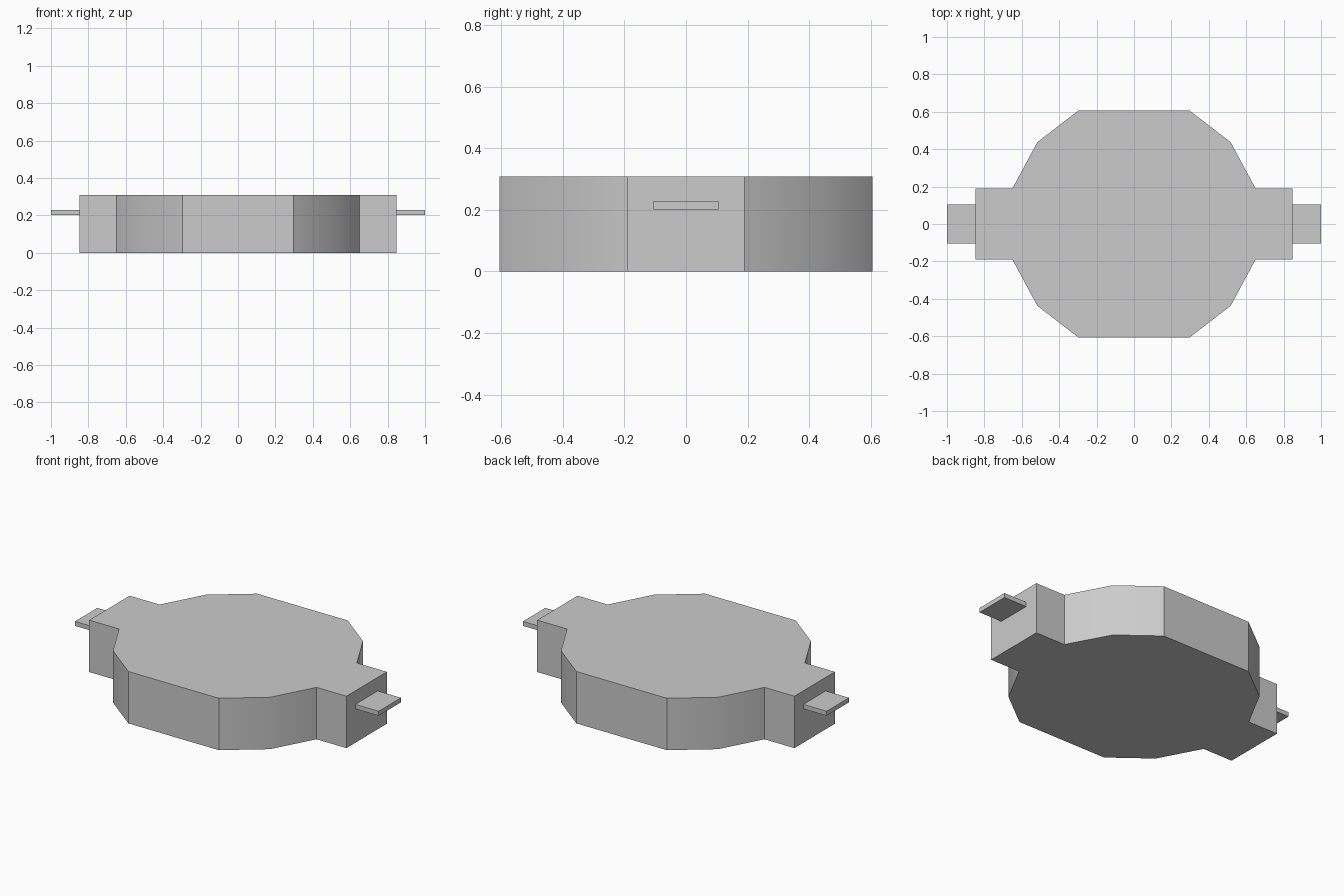
import bpy
import bmesh
from math import radians

if "Cube" in bpy.data.objects:
    bpy.data.objects.remove(bpy.data.objects["Cube"], do_unlink=True)

GREY = (0.6, 0.6, 0.6, 1)
grey = bpy.data.materials.new("light grey")
grey.use_nodes = True
grey.diffuse_color = GREY
grey.node_tree.nodes["Principled BSDF"].inputs["Base Color"].default_value = GREY


def prism(name, outline, bottom, top):
    """Extrude a flat outline upwards into a closed solid."""
    bm = bmesh.new()
    base = bm.faces.new([bm.verts.new((x, y, bottom)) for x, y in outline])
    lifted = bmesh.ops.extrude_face_region(bm, geom=[base], use_keep_orig=True)
    for item in lifted["geom"]:
        if isinstance(item, bmesh.types.BMVert):
            item.co.z = top
    bmesh.ops.recalc_face_normals(bm, faces=bm.faces)
    mesh = bpy.data.meshes.new(name)
    bm.to_mesh(mesh)
    bm.free()
    mesh.materials.append(grey)
    obj = bpy.data.objects.new(name, mesh)
    bpy.context.collection.objects.link(obj)
    return obj


# Body: one quarter of the outline, mirrored round all four sides
quarter = [(0.847, 0.19), (0.65, 0.19), (0.517, 0.437), (0.298, 0.606)]
half = quarter + [(-x, y) for x, y in reversed(quarter)]
body = prism("body", half + [(-x, -y) for x, y in half], 0, 0.309)

# Soft shading across the shallow corners only
bpy.ops.object.select_all(action="DESELECT")
body.select_set(True)
bpy.context.view_layer.objects.active = body
bpy.ops.object.shade_smooth_by_angle(angle=radians(30))

# Thin tab on each end
for side, name in ((1, "left_tab"), (-1, "right_tab")):
    inner, outer = 0.847 * side, side
    prism(name, [(inner, -0.105), (outer, -0.105), (outer, 0.105), (inner, 0.105)], 0.201, 0.228)
